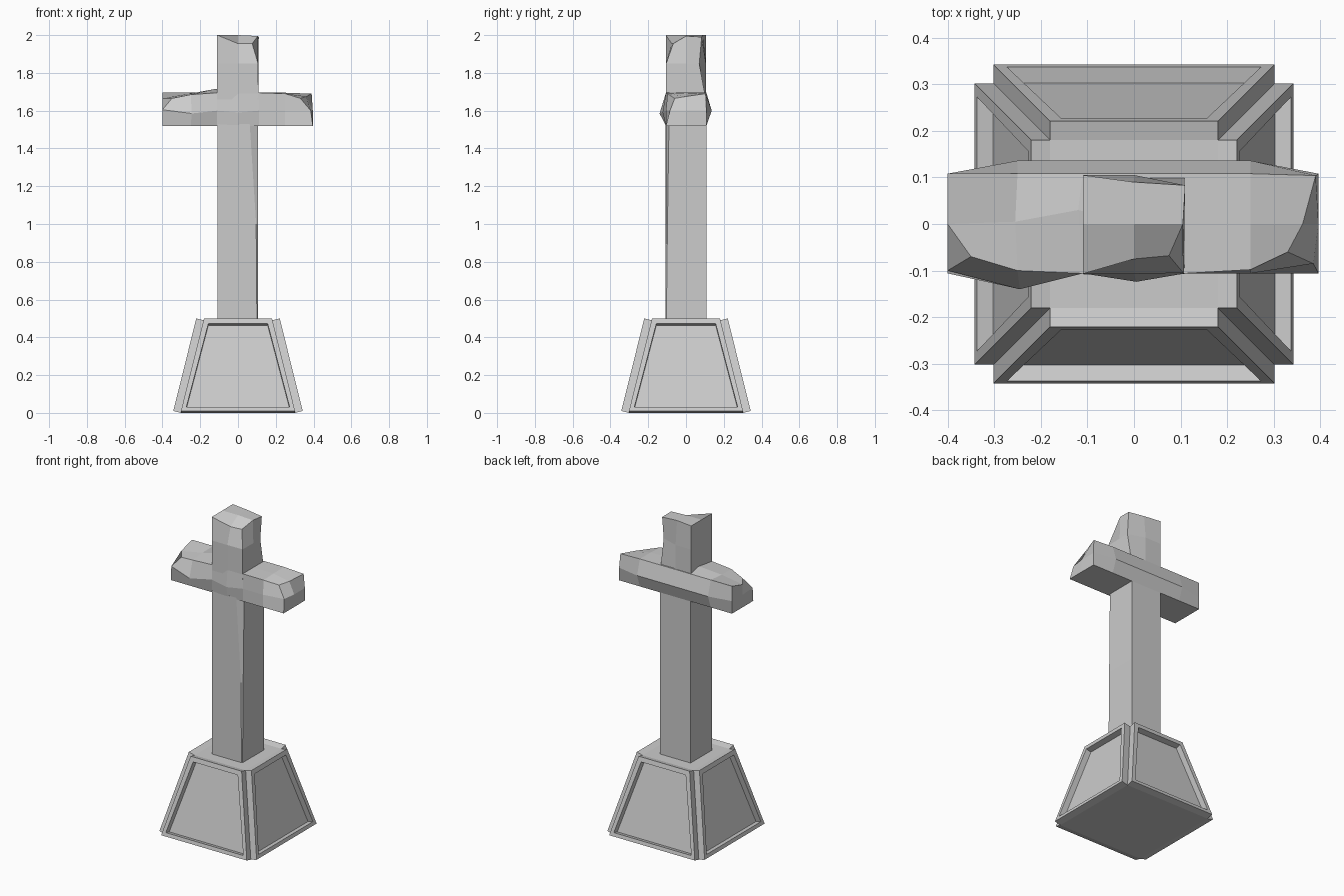
import bpy, bmesh
from mathutils import Vector
from itertools import product

if "Cube" in bpy.data.objects:
    bpy.data.objects.remove(bpy.data.objects["Cube"])


def finish(bm, name):
    bmesh.ops.recalc_face_normals(bm, faces=bm.faces[:])
    mesh = bpy.data.meshes.new(name)
    bm.to_mesh(mesh)
    bm.free()
    obj = bpy.data.objects.new(name, mesh)
    bpy.context.collection.objects.link(obj)
    return obj


def hewn_block(name, xs, ys, zs, moved):
    """Box with a gridded surface; 'moved' repositions chipped grid points."""
    bm = bmesh.new()
    grid = (xs, ys, zs)
    last = [len(g) - 1 for g in grid]
    verts = {}

    def vert(k):
        if k not in verts:
            verts[k] = bm.verts.new(moved.get(k, [grid[a][k[a]] for a in range(3)]))
        return verts[k]

    for a in range(3):
        b, c = (a + 1) % 3, (a + 2) % 3
        for side, i, j in product((0, last[a]), range(last[b]), range(last[c])):
            face = []
            for di, dj in ((0, 0), (1, 0), (1, 1), (0, 1)):
                k = [0, 0, 0]
                k[a], k[b], k[c] = side, i + di, j + dj
                face.append(vert(tuple(k)))
            bm.faces.new(face)
    return finish(bm, name)


# Pedestal: tapered core with a raised, recessed panel on each side
bm = bmesh.new()
bmesh.ops.create_cube(bm, size=2)
for v in bm.verts:
    half = 0.18 if v.co.z > 0 else 0.302
    v.co = Vector((v.co.x * half, v.co.y * half, 0.49 if v.co.z > 0 else 0))
bm.normal_update()


def push(faces, dist):
    normals = [f.normal.copy() for f in faces]
    out = bmesh.ops.extrude_discrete_faces(bm, faces=faces)["faces"]
    for f, n in zip(out, normals):
        f.normal_update()
        n = f.normal.copy()
        for v in f.verts:
            v.co += n * dist
    bm.normal_update()
    return out


panels = push([f for f in bm.faces if abs(f.normal.z) < 0.9], 0.042)
bmesh.ops.inset_individual(bm, faces=panels, thickness=0.037, depth=0)
bm.normal_update()
push(panels, -0.036)
finish(bm, "pedestal")

# Shaft: front right edge hewn away, widening upwards
hewn_block("shaft", [-0.108, 0.08, 0.107], [-0.108, 0.108], [0.48, 1.0, 1.53], {
    (1, 0, 0): (0.100, -0.108, 0.48), (2, 0, 0): (0.105, -0.104, 0.48),
    (1, 0, 1): (0.096, -0.107, 1.0), (2, 0, 1): (0.105, -0.098, 1.0),
    (1, 0, 2): (0.062, -0.106, 1.53), (2, 0, 2): (0.106, -0.09, 1.53),
})

# Crossbar: bulging front and back, chipped upper front corners
moved = {
    (0, 0, 2): (-0.35, -0.07, 1.665), (0, 1, 2): (-0.40, 0.0, 1.665),
    (0, 0, 1): (-0.40, -0.10, 1.605),
    (1, 0, 1): (-0.245, -0.14, 1.585), (1, 0, 2): (-0.25, -0.10, 1.685),
    (1, 1, 2): (-0.255, 0.005, 1.69), (2, 1, 2): (-0.12, 0.03, 1.715),
    (3, 0, 1): (0.005, -0.124, 1.59),
    (5, 0, 2): (0.25, -0.098, 1.69),
    (6, 0, 2): (0.33, -0.06, 1.665), (6, 1, 2): (0.362, 0.0, 1.675),
    (6, 2, 2): (0.39, 0.104, 1.69), (6, 0, 1): (0.385, -0.085, 1.60),
}
xs = [-0.40, -0.25, -0.11, 0, 0.11, 0.25, 0.396]
for i in range(1, 6):
    moved[(i, 2, 1)] = (xs[i], 0.136, 1.60)
hewn_block("crossbar", xs, [-0.106, 0, 0.108], [1.52, 1.60, 1.695], moved)

# Head: chipped front right top corner, hollowed back right edge
hewn_block("head", [-0.11, 0, 0.108], [-0.107, 0, 0.105], [1.66, 1.85, 2.0], {
    (1, 0, 2): (0.0, -0.075, 1.955), (2, 0, 2): (0.075, -0.068, 1.955),
    (2, 1, 2): (0.105, 0.0, 1.995), (1, 2, 2): (0.0, 0.09, 2.0),
    (2, 2, 2): (0.11, 0.083, 1.99), (2, 2, 1): (0.108, 0.07, 1.85),
    (2, 0, 1): (0.106, -0.105, 1.85),
})
